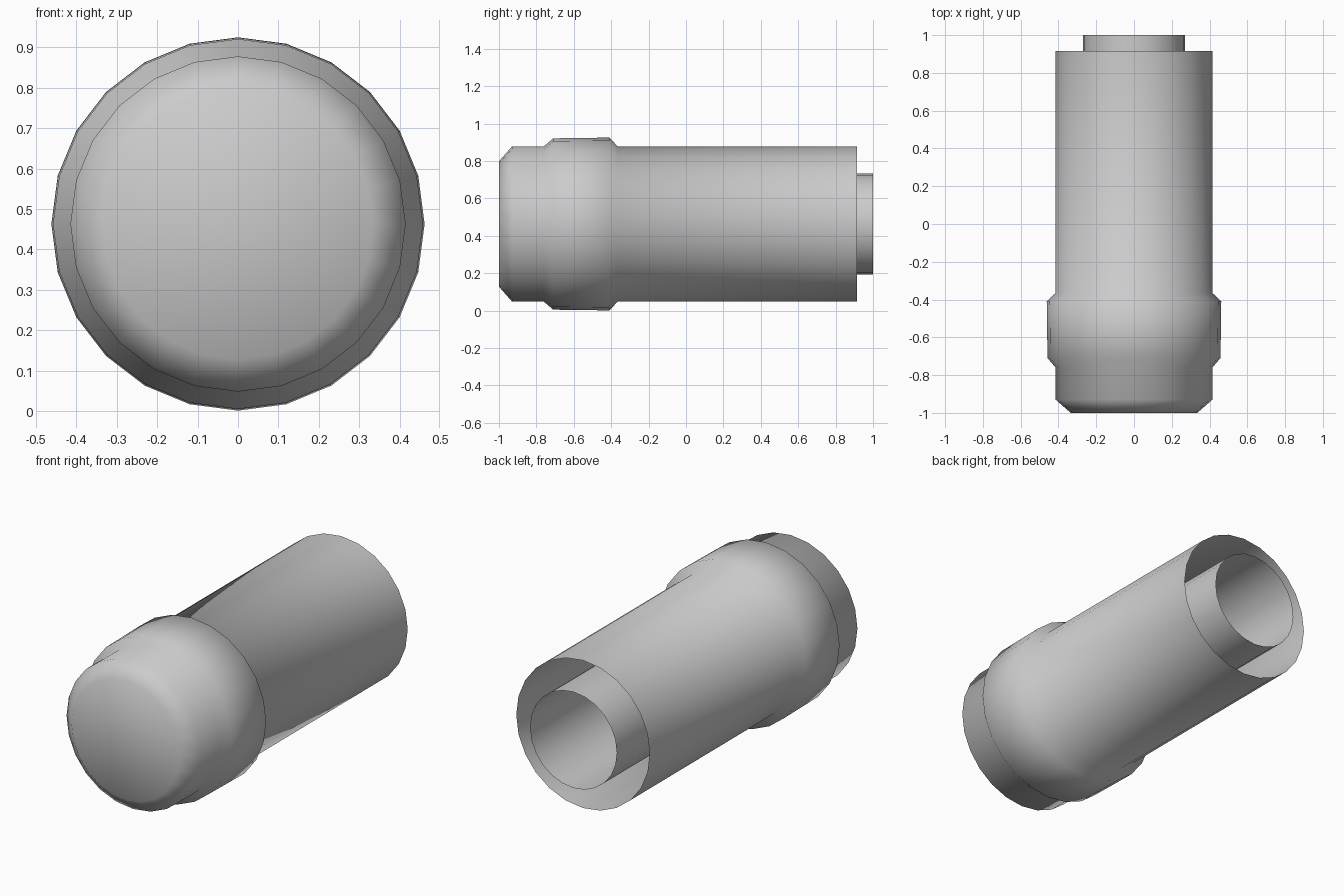
import bpy, bmesh, math

if "Cube" in bpy.data.objects:
    bpy.data.objects.remove(bpy.data.objects["Cube"])

SIDES = 24
CENTER_Z = 0.463


def lathe(name, profile, cap_start=False):
    """Turn (radius, y) points around the long axis into a smooth shell."""
    bm = bmesh.new()
    rings = []
    for r, y in profile:
        ring = []
        for i in range(SIDES):
            a = 2 * math.pi * i / SIDES
            ring.append(bm.verts.new((r * math.sin(a), y, CENTER_Z + r * math.cos(a))))
        rings.append(ring)
    for a, b in zip(rings, rings[1:]):
        for i in range(SIDES):
            j = (i + 1) % SIDES
            bm.faces.new((a[i], a[j], b[j], b[i]))
    if cap_start:
        bm.faces.new(rings[0])
    bmesh.ops.recalc_face_normals(bm, faces=bm.faces)
    for f in bm.faces:
        f.smooth = True
    mesh = bpy.data.meshes.new(name)
    bm.to_mesh(mesh)
    bm.free()
    obj = bpy.data.objects.new(name, mesh)
    bpy.context.collection.objects.link(obj)
    return obj


# Outer shell: closed bevelled nose, raised collar, long open sleeve
lathe("outer_sleeve", [
    (0.335, -1.0), (0.415, -0.93), (0.415, -0.76), (0.458, -0.71),
    (0.462, -0.41), (0.415, -0.365), (0.415, 0.915),
], cap_start=True)

# Narrow open tube running inside the sleeve and out of the back
lathe("inner_tube", [(0.27, -0.4), (0.27, 1.0)])
